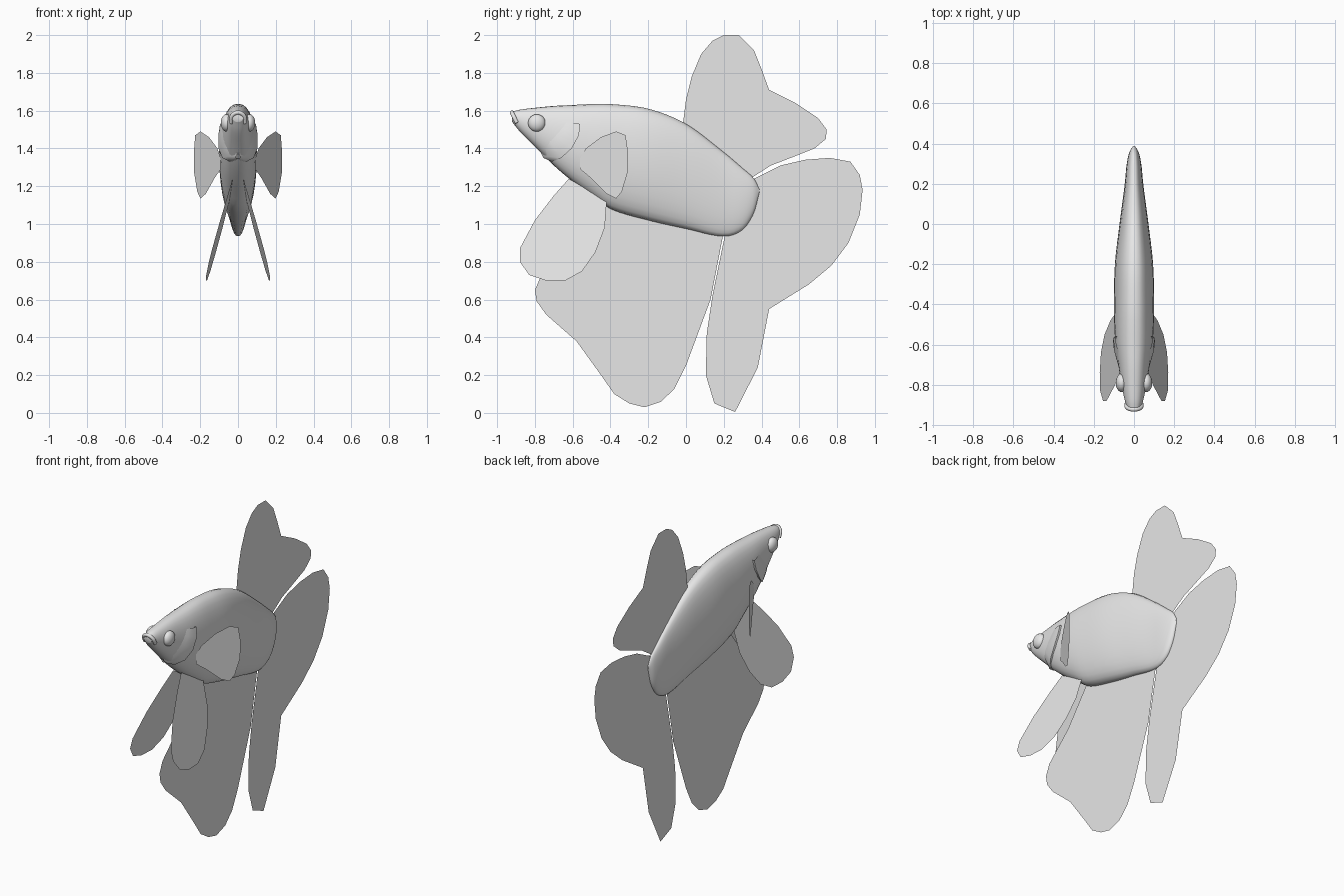
import bpy, bmesh, math
from mathutils import Vector

cube = bpy.data.objects.get("Cube")
if cube:
    bpy.data.objects.remove(cube, do_unlink=True)

grey = bpy.data.materials.new("plain_grey")
grey.use_nodes = True
grey.diffuse_color = (0.8, 0.8, 0.8, 1)
grey.node_tree.nodes["Principled BSDF"].inputs["Base Color"].default_value = (0.8, 0.8, 0.8, 1)


def add_object(name, data):
    obj = bpy.data.objects.new(name, data)
    bpy.context.collection.objects.link(obj)
    data.materials.append(grey)
    return obj


def mesh_object(name, bm, smooth=False):
    mesh = bpy.data.meshes.new(name)
    bmesh.ops.recalc_face_normals(bm, faces=bm.faces)
    bm.to_mesh(mesh)
    bm.free()
    obj = add_object(name, mesh)
    if smooth:
        bpy.ops.object.select_all(action='DESELECT')
        obj.select_set(True)
        bpy.context.view_layer.objects.active = obj
        bpy.ops.object.shade_smooth_by_angle(angle=math.radians(50))
    return obj


# Body stations: y, top z, bottom z, half width
STATIONS = [
    (-.92, 1.595, 1.54, .03), (-.88, 1.605, 1.49, .045), (-.8, 1.615, 1.41, .062),
    (-.7, 1.625, 1.31, .078), (-.6, 1.63, 1.225, .092), (-.5, 1.635, 1.15, .098),
    (-.4, 1.635, 1.08, .1), (-.2, 1.61, 1.02, .095), (0, 1.53, .975, .072),
    (.2, 1.38, .935, .046), (.3, 1.295, .97, .036), (.36, 1.24, 1.06, .022),
    (.388, 1.185, 1.165, .004)]


def section(y):
    """Smoothly interpolated top, bottom and half width of the body at y."""
    last = len(STATIONS) - 1
    i = max([k for k in range(last) if STATIONS[k][0] <= y] or [0])
    a, b = STATIONS[i], STATIONS[i + 1]
    before, after = STATIONS[max(i - 1, 0)], STATIONS[min(i + 2, last)]
    step = b[0] - a[0]
    t = min(max((y - a[0]) / step, 0), 1)
    result = []
    for k in (1, 2, 3):
        m0 = (b[k] - before[k]) / (b[0] - before[0]) * step
        m1 = (after[k] - a[k]) / (after[0] - a[0]) * step
        result.append((2*t**3 - 3*t**2 + 1) * a[k] + (t**3 - 2*t**2 + t) * m0
                      + (3*t**2 - 2*t**3) * b[k] + (t**3 - t**2) * m1)
    return result


def body_side(y, z):
    """Half width of the body at a point in the side profile."""
    top, bottom, width = section(y)
    s = (z - (top + bottom) / 2) / ((top - bottom) / 2)
    return width * max(1 - s * s, 0) ** .42


def bridge_rows(bm, rows, closed):
    for r0, r1 in zip(rows, rows[1:]):
        n = len(r0)
        for j in range(n if closed else n - 1):
            k = (j + 1) % n
            bm.faces.new((r0[j], r0[k], r1[k], r1[j]))


# Body loft
bm = bmesh.new()
rows = []
RINGS, SIDES = 48, 32
for i in range(RINGS + 1):
    y = -.266 - .654 * math.cos(math.pi * i / RINGS)
    top, bottom, width = section(y)
    row = []
    for j in range(SIDES):
        a = math.tau * j / SIDES
        c = math.cos(a)
        x = math.copysign(abs(c) ** .84, c) * width
        row.append(bm.verts.new((x, y, (top + bottom) / 2 + (top - bottom) / 2 * math.sin(a))))
    rows.append(row)
bridge_rows(bm, rows, True)
bm.faces.new(rows[0])
bm.faces.new(rows[-1])
mesh_object("body", bm, True)

# Single-sheet fins lying on the middle plane, as (y, z) outlines
DORSAL = [(-.02, 1.5), (0, 1.66), (.03, 1.78), (.08, 1.9), (.14, 1.97), (.2, 2), (.28, 2),
          (.36, 1.92), (.4, 1.82), (.44, 1.71), (.58, 1.64), (.7, 1.56), (.745, 1.5),
          (.74, 1.45), (.68, 1.4), (.58, 1.36), (.45, 1.31), (.34, 1.24), (.2, 1.3)]
TAIL = [(.34, 1.23), (.5, 1.31), (.63, 1.34), (.76, 1.35), (.87, 1.33), (.92, 1.26),
        (.935, 1.18), (.92, 1.05), (.86, .9), (.77, .78), (.65, .68), (.44, .55),
        (.38, .24), (.26, .005), (.15, .05), (.105, .2), (.11, .42), (.14, .62), (.21, .96)]
ANAL = [(.2, .96), (.13, .6), (0, .25), (-.06, .13), (-.13, .06), (-.22, .03), (-.3, .05),
        (-.38, .1), (-.45, .2), (-.58, .38), (-.74, .52), (-.79, .59), (-.8, .65),
        (-.77, .72), (-.6, .88), (-.42, 1.12)]
PECTORAL = [(-.56, 1.35), (-.53, 1.4), (-.45, 1.46), (-.37, 1.49), (-.32, 1.47), (-.307, 1.38),
            (-.31, 1.27), (-.34, 1.17), (-.37, 1.135), (-.42, 1.16), (-.5, 1.24), (-.56, 1.29)]
PELVIC = [(-.62, 1.24), (-.7, 1.15), (-.8, 1.02), (-.88, .87), (-.88, .8), (-.83, .73),
          (-.74, .7), (-.64, .7), (-.55, .75), (-.48, .85), (-.43, .98), (-.42, 1.12)]


def fin(name, outline, place):
    bm = bmesh.new()
    face = bm.faces.new([bm.verts.new((place(y, z), y, z)) for y, z in outline])
    bmesh.ops.triangulate(bm, faces=[face])
    mesh_object(name, bm)


for name, outline in (("dorsal_fin", DORSAL), ("tail_fin", TAIL), ("anal_fin", ANAL)):
    fin(name, outline, lambda y, z: 0)

# Gill cover edges, rear and front, in the side profile
GILL_REAR = [(-.56, 1.53), (-.567, 1.47), (-.605, 1.4), (-.66, 1.35), (-.71, 1.33), (-.755, 1.35)]
GILL_FRONT = [(-.64, 1.54), (-.67, 1.51), (-.7, 1.48), (-.73, 1.45), (-.75, 1.42), (-.77, 1.38)]


def gill_cover(name, side):
    bm = bmesh.new()
    rows = []
    for t, lift in ((0, -.01), (0, .012), (.3, .01), (.65, .005), (1, -.003)):
        row = []
        for rear, front in zip(GILL_REAR, GILL_FRONT):
            y, z = Vector(rear).lerp(Vector(front), t)
            row.append(bm.verts.new((side * (body_side(y, z) + lift), y, z)))
        rows.append(row)
    bridge_rows(bm, rows, False)
    mesh_object(name, bm, True)


# Paired parts on each side
for label, side in (("left", 1), ("right", -1)):
    fin(label + "_pectoral_fin", PECTORAL,
        lambda y, z: side * (.092 + .56 * (y + .56)))
    fin(label + "_pelvic_fin", PELVIC,
        lambda y, z: side * (.04 + .25 * (1.2 - z) - .06 * (y + .65)))
    gill_cover(label + "_gill_cover", side)
    bm = bmesh.new()
    bmesh.ops.create_uvsphere(bm, u_segments=24, v_segments=16, radius=.046)
    bmesh.ops.scale(bm, verts=bm.verts, vec=(.65, 1, 1))
    bmesh.ops.translate(bm, verts=bm.verts, vec=(side * .061, -.79, 1.535))
    mesh_object(label + "_eye", bm, True)

# Arched lip around the mouth
lip = bpy.data.curves.new("lip", 'CURVE')
lip.dimensions = '3D'
lip.bevel_depth = .011
lip.bevel_resolution = 3
lip.use_fill_caps = True
spline = lip.splines.new('BEZIER')
spline.bezier_points.add(4)
for point, x, y, z in zip(spline.bezier_points, (-.038, -.03, 0, .03, .038),
                          (-.895, -.915, -.922, -.915, -.895), (1.535, 1.575, 1.59, 1.575, 1.535)):
    point.co = (x, y, z)
    point.handle_left_type = point.handle_right_type = 'AUTO'
add_object("lip", lip)
